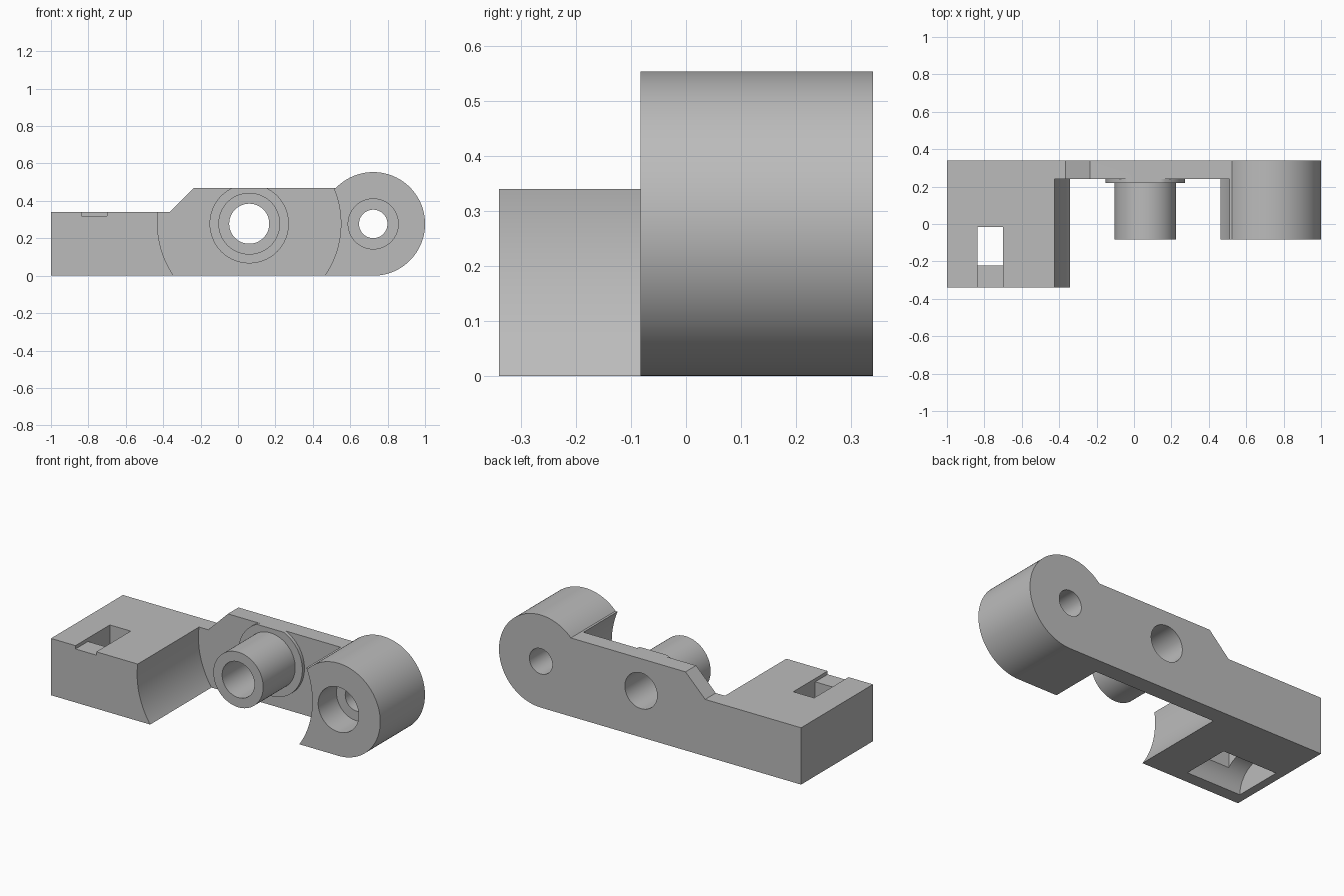
import bpy
import bmesh
import math

default = bpy.data.objects.get("Cube")
if default:
    bpy.data.objects.remove(default, do_unlink=True)

grey = bpy.data.materials.new("plain_grey")
grey.use_nodes = True
colour = (0.5, 0.5, 0.5, 1)
grey.diffuse_color = colour
grey.node_tree.nodes["Principled BSDF"].inputs["Base Color"].default_value = colour

HUB = (0.06, 0.278)      # centre of the boss, x and z
PIVOT = (0.723, 0.277)   # centre of the rounded end, x and z
FRONT, BACK, WEB = -0.34, 0.34, 0.24
BOSS_FRONT = -0.083
TOP = 0.47


def prism(name, outline, y0, y1):
    """Extrude an x-z outline from y0 to y1."""
    bm = bmesh.new()
    face = bm.faces.new([bm.verts.new((x, y0, z)) for x, z in outline])
    moved = bmesh.ops.extrude_face_region(bm, geom=[face])["geom"]
    verts = [v for v in moved if isinstance(v, bmesh.types.BMVert)]
    bmesh.ops.translate(bm, verts=verts, vec=(0, y1 - y0, 0))
    bmesh.ops.recalc_face_normals(bm, faces=bm.faces)
    mesh = bpy.data.meshes.new(name)
    bm.to_mesh(mesh)
    bm.free()
    mesh.materials.append(grey)
    obj = bpy.data.objects.new(name, mesh)
    bpy.context.collection.objects.link(obj)
    return obj


def arc(centre, radius, start=0, end=360, steps=96):
    """Points of an arc; a full turn omits the repeated last point."""
    count = steps if end - start == 360 else steps + 1
    angles = [math.radians(start + (end - start) * i / steps) for i in range(count)]
    return [(centre[0] + radius * math.cos(a), centre[1] + radius * math.sin(a))
            for a in angles]


def box(name, x0, x1, y0, y1, z0, z1):
    return prism(name, [(x0, z0), (x1, z0), (x1, z1), (x0, z1)], y0, y1)


def combine(target, tool, operation):
    mod = target.modifiers.new(tool.name, 'BOOLEAN')
    mod.operation = operation
    mod.solver = 'EXACT'
    mod.object = tool
    tool.hide_render = True
    bpy.context.view_layer.objects.active = target
    bpy.ops.object.modifier_apply(modifier=mod.name)
    bpy.data.objects.remove(tool, do_unlink=True)


# Lever outline: stepped arm running into the rounded pivot end
shoulder = math.degrees(math.asin((TOP - PIVOT[1]) / PIVOT[1]))
outline = [(-1, 0)] + arc(PIVOT, PIVOT[1], -90, 180 - shoulder)
outline += [(-0.235, TOP), (-0.365, 0.34), (-1, 0.34)]
lever = prism("lever_arm", outline, BOSS_FRONT, BACK)

# Thick end block reaches further forward
combine(lever, box("end_block", -1, -0.3, FRONT, 0, 0, 0.34), 'UNION')

# Round clearance leaves only a thin web behind the boss
combine(lever, prism("clearance", arc(HUB, 0.49, steps=160), -1, WEB), 'DIFFERENCE')

# Flange, trimmed level with the web, and hollow boss
flange = [(x, min(z, TOP)) for x, z in arc(HUB, 0.212)]
combine(lever, prism("flange", flange, 0.22, 0.29), 'UNION')
combine(lever, prism("boss", arc(HUB, 0.165), BOSS_FRONT, 0.29), 'UNION')
combine(lever, prism("boss_bore", arc(HUB, 0.107), -1, 1), 'DIFFERENCE')

# Counterbored pivot hole
combine(lever, prism("pivot_bore", arc(PIVOT, 0.076), -1, 1), 'DIFFERENCE')
combine(lever, prism("counterbore", arc(PIVOT, 0.134), -1, 0.09), 'DIFFERENCE')

# Half-round pocket under the end block, running along x
pocket = prism("pocket", arc((0, 0), 0.148), -0.18, 0.18)
pocket.rotation_euler.z = math.pi / 2
pocket.location = (-0.77, -0.117, 0)
bpy.context.view_layer.update()
combine(lever, pocket, 'DIFFERENCE')

# Through slot and the shallow groove leading to the front
combine(lever, box("slot", -0.838, -0.7, -0.222, -0.015, -0.1, 0.5), 'DIFFERENCE')
combine(lever, box("groove", -0.838, -0.7, -0.5, -0.2, 0.32, 0.5), 'DIFFERENCE')

# Smooth round walls with crisp edges
bpy.ops.object.select_all(action='DESELECT')
lever.select_set(True)
bpy.context.view_layer.objects.active = lever
bpy.ops.object.shade_smooth_by_angle(angle=math.radians(25))
